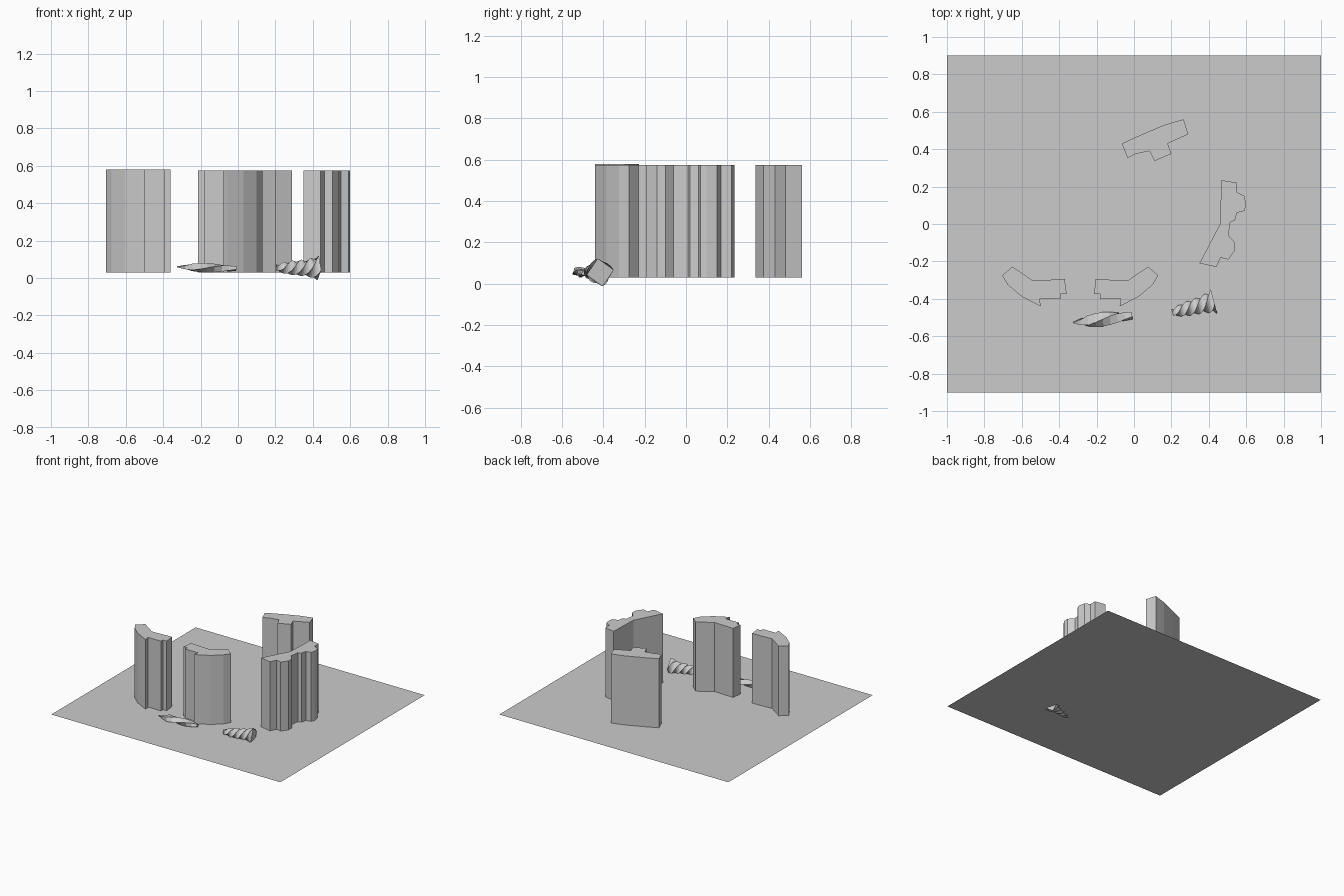
import bpy, bmesh
from math import cos, sin, radians
from mathutils import Vector

if "Cube" in bpy.data.objects:
    bpy.data.objects.remove(bpy.data.objects["Cube"])

BASE = 0.03


def finish(name, bm):
    bmesh.ops.recalc_face_normals(bm, faces=bm.faces)
    me = bpy.data.meshes.new(name)
    bm.to_mesh(me)
    bm.free()
    ob = bpy.data.objects.new(name, me)
    bpy.context.collection.objects.link(ob)
    return ob


def pillar(name, outline, top):
    """Extrude a closed plan outline straight up from the ground."""
    bm = bmesh.new()
    face = bm.faces.new([bm.verts.new((x, y, BASE)) for x, y in outline])
    up = bmesh.ops.extrude_face_region(bm, geom=[face], use_keep_orig=True)
    verts = [g for g in up["geom"] if isinstance(g, bmesh.types.BMVert)]
    bmesh.ops.translate(bm, verts=verts, vec=(0, 0, top - BASE))
    return finish(name, bm)


def twisted_bar(name, start, end, radii, twist, phase, steps, flat=1.0):
    """Tapered square bar twisted along its axis; flat squashes it vertically."""
    a, b = Vector(start), Vector(end)
    side = (b - a).cross(Vector((0, 0, 1))).normalized()
    up = side.cross(b - a).normalized()
    bm = bmesh.new()
    rings = []
    for i in range(steps + 1):
        t = i / steps
        k = t * (len(radii) - 1)
        j = min(int(k), len(radii) - 2)
        r = radii[j] + (radii[j + 1] - radii[j]) * (k - j)
        c = a.lerp(b, t)
        ring = []
        for q in range(4):
            ang = radians(phase + twist * t + 90 * q)
            ring.append(bm.verts.new(c + side * r * cos(ang) + up * r * flat * sin(ang)))
        rings.append(ring)
    for r0, r1 in zip(rings, rings[1:]):
        for q in range(4):
            n = (q + 1) % 4
            bm.faces.new((r0[q], r0[n], r1[n], r1[q]))
    bm.faces.new(rings[0])
    bm.faces.new(rings[-1])
    return finish(name, bm)


# Flat ground sheet
bm = bmesh.new()
bm.faces.new([bm.verts.new((x, y, BASE)) for x, y in
              ((-1, -0.9), (1, -0.9), (1, 0.9), (-1, 0.9))])
finish("ground_sheet", bm)

# Back wall piece
pillar("back_pillar", [
    (-.065, .43), (.035, .476), (.163, .53), (.265, .56), (.29, .48), (.18, .43),
    (.2, .375), (.11, .337), (.083, .39), (.01, .375), (-.035, .353)], 0.575)

# Right wall piece
pillar("right_pillar", [
    (.467, .235), (.55, .22), (.55, .17), (.59, .15), (.60, .10), (.59, .07),
    (.55, .06), (.54, .02), (.515, .01), (.505, -.06), (.54, -.10), (.54, -.14),
    (.505, -.19), (.463, -.18), (.44, -.23), (.35, -.21), (.46, 0)], 0.575)

# Mirrored pair of front wall pieces
wing = [(-.705, -.275), (-.65, -.228), (-.54, -.303), (-.49, -.30), (-.37, -.295),
        (-.365, -.34), (-.36, -.375), (-.393, -.375), (-.393, -.40), (-.505, -.40),
        (-.498, -.44), (-.52, -.43), (-.605, -.385), (-.675, -.325)]
pillar("left_pillar", wing, 0.58)
pillar("front_pillar", [(-.575 - x, y) for x, y in wing], 0.575)

# Twisted tapering horn lying in front
twisted_bar("twisted_horn", (.205, -.475, .055), (.428, -.415, .055),
            (.018, .036, .042, .046, .068), 420, 20, 24)

# Flattened twisted shard lying in front
twisted_bar("flat_shard", (-.325, -.528, .06), (-.01, -.49, .05),
            (.004, .036, .038, .034, .02), 150, 15, 8, 0.68)
